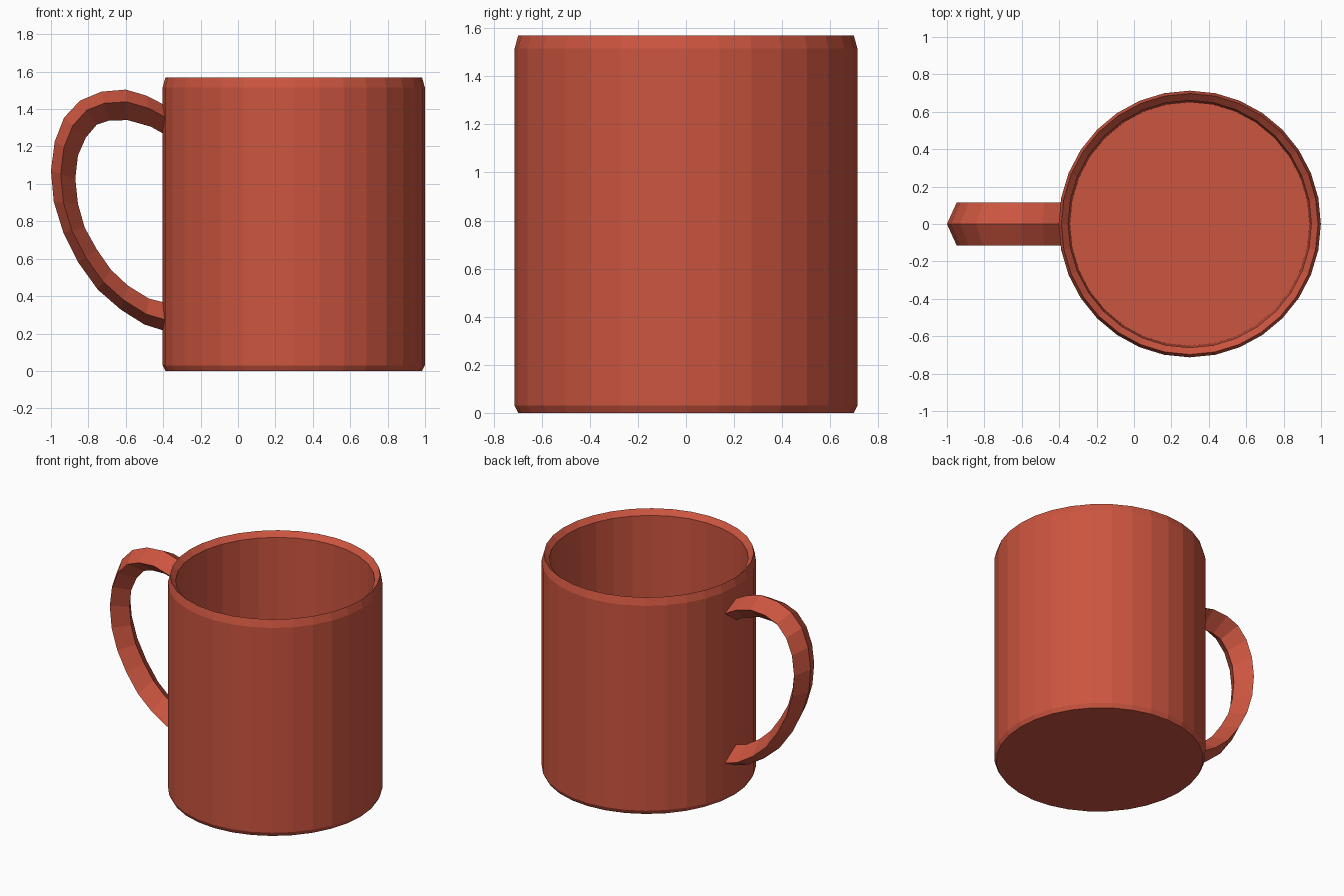
import bpy, math

if "Cube" in bpy.data.objects:
    bpy.data.objects.remove(bpy.data.objects["Cube"])

SIDES = 32
CENTRE_X = 0.298
STRETCH_Y = 1.017

clay = bpy.data.materials.new("red_clay")
clay.diffuse_color = (0.6, 0.09, 0.05, 1)
clay.use_nodes = True
clay.node_tree.nodes["Principled BSDF"].inputs["Base Color"].default_value = clay.diffuse_color


def make_object(name, verts, faces):
    mesh = bpy.data.meshes.new(name)
    mesh.from_pydata(verts, [], faces)
    mesh.materials.append(clay)
    obj = bpy.data.objects.new(name, mesh)
    bpy.context.collection.objects.link(obj)
    return obj


def bridge(rings, n):
    """Quads joining consecutive rings of n points, with both ends capped."""
    faces = [list(reversed(range(n)))]
    for r in range(rings - 1):
        for i in range(n):
            j = (i + 1) % n
            faces.append([r * n + i, r * n + j, (r + 1) * n + j, (r + 1) * n + i])
    faces.append([(rings - 1) * n + i for i in range(n)])
    return faces


# Mug body: (radius, height) from the base, up the outside, over the rim, down to the floor
profile = [(0.686, 0.0), (0.701, 0.03), (0.701, 1.515), (0.686, 1.57),
           (0.65, 1.535), (0.64, 0.06)]
verts = []
for r, z in profile:
    for i in range(SIDES):
        a = 2 * math.pi * i / SIDES
        verts.append((CENTRE_X + r * math.cos(a), STRETCH_Y * r * math.sin(a), z))
make_object("mug_body", verts, bridge(len(profile), SIDES))

# Handle: outer and inner ridges (x, z), swept as a diamond cross-section
outer = [(-0.37, 1.41), (-0.49, 1.472), (-0.60, 1.504), (-0.73, 1.493), (-0.845, 1.445),
         (-0.93, 1.354), (-0.98, 1.226), (-1.0, 1.071), (-0.985, 0.905), (-0.934, 0.74),
         (-0.854, 0.58), (-0.75, 0.435), (-0.627, 0.328), (-0.50, 0.248), (-0.37, 0.207)]
inner = [(-0.37, 1.252), (-0.466, 1.306), (-0.59, 1.341), (-0.69, 1.338), (-0.755, 1.317),
         (-0.814, 1.247), (-0.856, 1.151), (-0.87, 1.028), (-0.856, 0.895), (-0.82, 0.767),
         (-0.755, 0.65), (-0.68, 0.542), (-0.59, 0.457), (-0.477, 0.387), (-0.37, 0.36)]
HALF_WIDTH = 0.115
verts = []
for (ox, oz), (ix, iz) in zip(outer, inner):
    mx, mz = ox * 0.6 + ix * 0.4, oz * 0.6 + iz * 0.4
    verts += [(ox, 0, oz), (mx, HALF_WIDTH, mz), (ix, 0, iz), (mx, -HALF_WIDTH, mz)]
make_object("handle", verts, bridge(len(outer), 4))

# Consistent outward normals
import bmesh
for obj in bpy.context.collection.objects:
    bm = bmesh.new()
    bm.from_mesh(obj.data)
    bmesh.ops.recalc_face_normals(bm, faces=bm.faces)
    bm.to_mesh(obj.data)
    bm.free()
